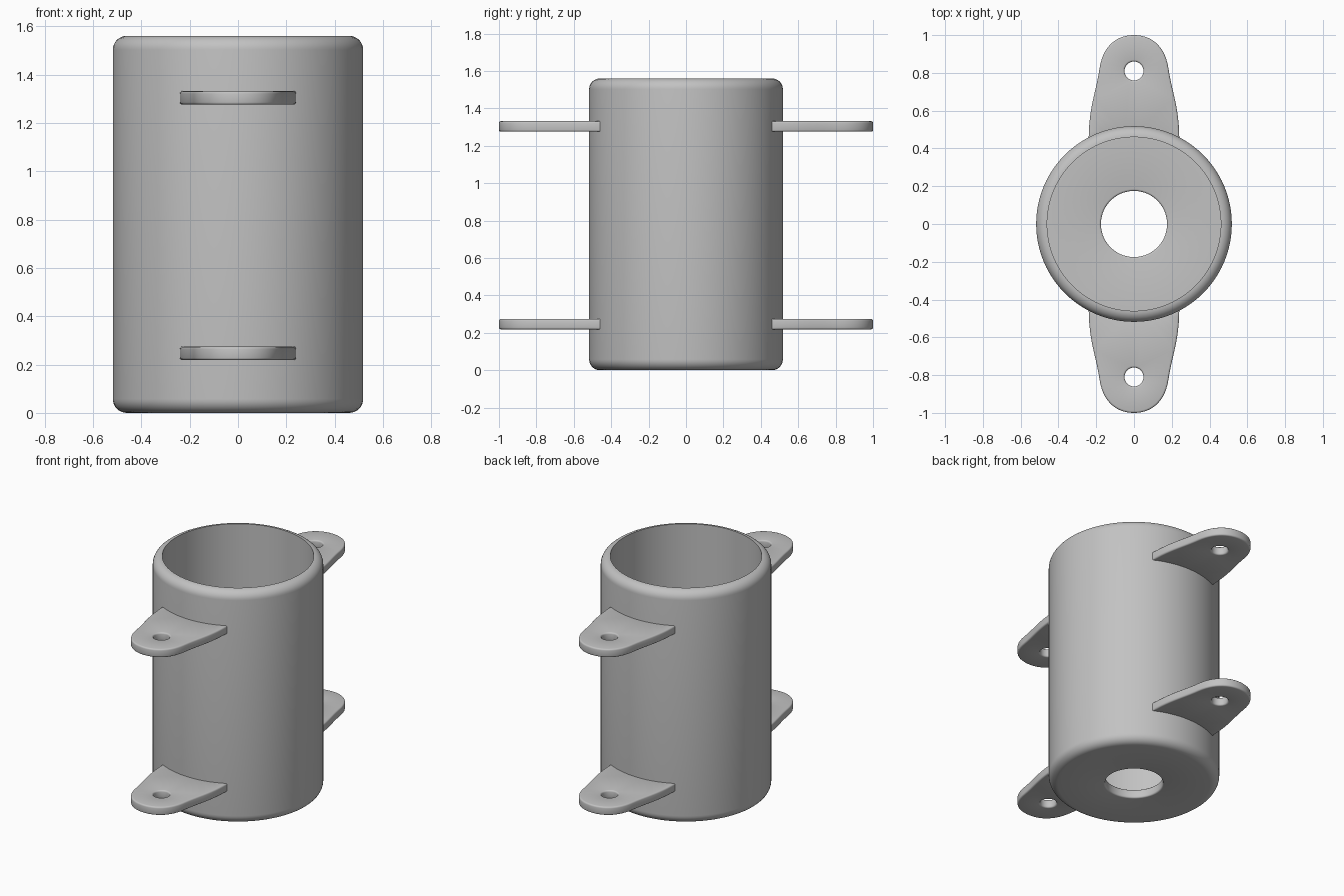
import bpy, bmesh, math
from mathutils import Vector
from mathutils.geometry import interpolate_bezier

if "Cube" in bpy.data.objects:
    bpy.data.objects.remove(bpy.data.objects["Cube"])

grey = bpy.data.materials.new("light_grey")
grey.diffuse_color = (0.54, 0.54, 0.54, 1)
grey.use_nodes = True
grey.node_tree.nodes["Principled BSDF"].inputs["Base Color"].default_value = grey.diffuse_color


def finish(bm, name):
    bmesh.ops.recalc_face_normals(bm, faces=bm.faces)
    mesh = bpy.data.meshes.new(name)
    bm.to_mesh(mesh)
    bm.free()
    mesh.materials.append(grey)
    obj = bpy.data.objects.new(name, mesh)
    bpy.context.collection.objects.link(obj)
    bpy.ops.object.select_all(action='DESELECT')
    obj.select_set(True)
    bpy.context.view_layer.objects.active = obj
    bpy.ops.object.shade_smooth_by_angle(angle=math.radians(35))
    return obj


def arc(cx, cz, r, start, end, steps):
    angles = [math.radians(start + (end - start) * i / steps) for i in range(steps + 1)]
    return [(cx + r * math.cos(a), cz + r * math.sin(a)) for a in angles]


def connect(bm, a, b):
    n = len(a)
    for i in range(n):
        j = (i + 1) % n
        bm.faces.new((a[i], a[j], b[j], b[i]))


# Cup: closed wall profile turned around z, with a drain hole in the floor
R, H, WALL, HOLE, SOFT = 0.518, 1.56, 0.058, 0.175, 0.01
profile = arc(HOLE + SOFT, SOFT, SOFT, 180, 270, 3)
profile += arc(R - WALL, WALL, WALL, -90, 0, 8)
profile += arc(R - WALL, H - WALL, WALL, 0, 90, 8)
profile += [(R - WALL, WALL)]
profile += arc(HOLE + SOFT, WALL - SOFT, SOFT, 90, 180, 3)
bm = bmesh.new()
SEG = 96
rings = [[bm.verts.new((r * math.cos(2 * math.pi * i / SEG), r * math.sin(2 * math.pi * i / SEG), z))
          for i in range(SEG)] for r, z in profile]
for k, ring in enumerate(rings):
    connect(bm, ring, rings[(k + 1) % len(rings)])
finish(bm, "cup")

# Lug outline: tapered tongue with a rounded tip and a root that follows the cup wall
V = lambda x, y: Vector((x, y, 0))
side = interpolate_bezier(V(.24, .445), V(.24, .62), V(.2, .70), V(.183, .82), 12)[:-1]
side += interpolate_bezier(V(.183, .82), V(.165, .95), V(.085, 1), V(0, 1), 14)
root_r = 0.505
half = math.asin(0.24 / root_r)
root = [V(root_r * math.sin(a), root_r * math.cos(a))
        for a in [-half + 2 * half * i / 12 for i in range(1, 12)]]
outline = side + [V(-p.x, p.y) for p in reversed(side[:-1])] + root


def inset(points, d):
    result = []
    for i, p in enumerate(points):
        t = (points[(i + 1) % len(points)] - points[i - 1]).normalized()
        result.append(p + Vector((-t.y, t.x, 0)) * d)
    return result


# Mounting lugs: two heights, front and back, each with a softened screw hole
THICK, EDGE = 0.056, 0.01
layers = [(EDGE - x, z) for x, z in arc(0, EDGE, EDGE, -90, 0, 3)]
layers += [(EDGE - x, z) for x, z in arc(0, THICK - EDGE, EDGE, 0, 90, 3)]


def make_lug(name, z0, turn):
    bm = bmesh.new()
    outer, inner = [], []
    for d, z in layers:
        outer.append([bm.verts.new((p.x, p.y, z)) for p in inset(outline, d)])
        inner.append([bm.verts.new((p[0], p[1], z)) for p in arc(0, .81, .05 + d, 0, 360, 32)[:-1]])
    for loops in (outer, inner):
        for a, b in zip(loops, loops[1:]):
            connect(bm, a, b)
    for k in (0, -1):
        edges = [bm.edges.get((l[i - 1], l[i])) for l in (outer[k], inner[k]) for i in range(len(l))]
        bmesh.ops.triangle_fill(bm, edges=edges, use_beauty=True)
    lug = finish(bm, name)
    lug.location.z = z0
    lug.rotation_euler.z = turn


for level, z0 in (("lower", 0.218), ("upper", 1.275)):
    make_lug(level + "_back_lug", z0, 0)
    make_lug(level + "_front_lug", z0, math.pi)
